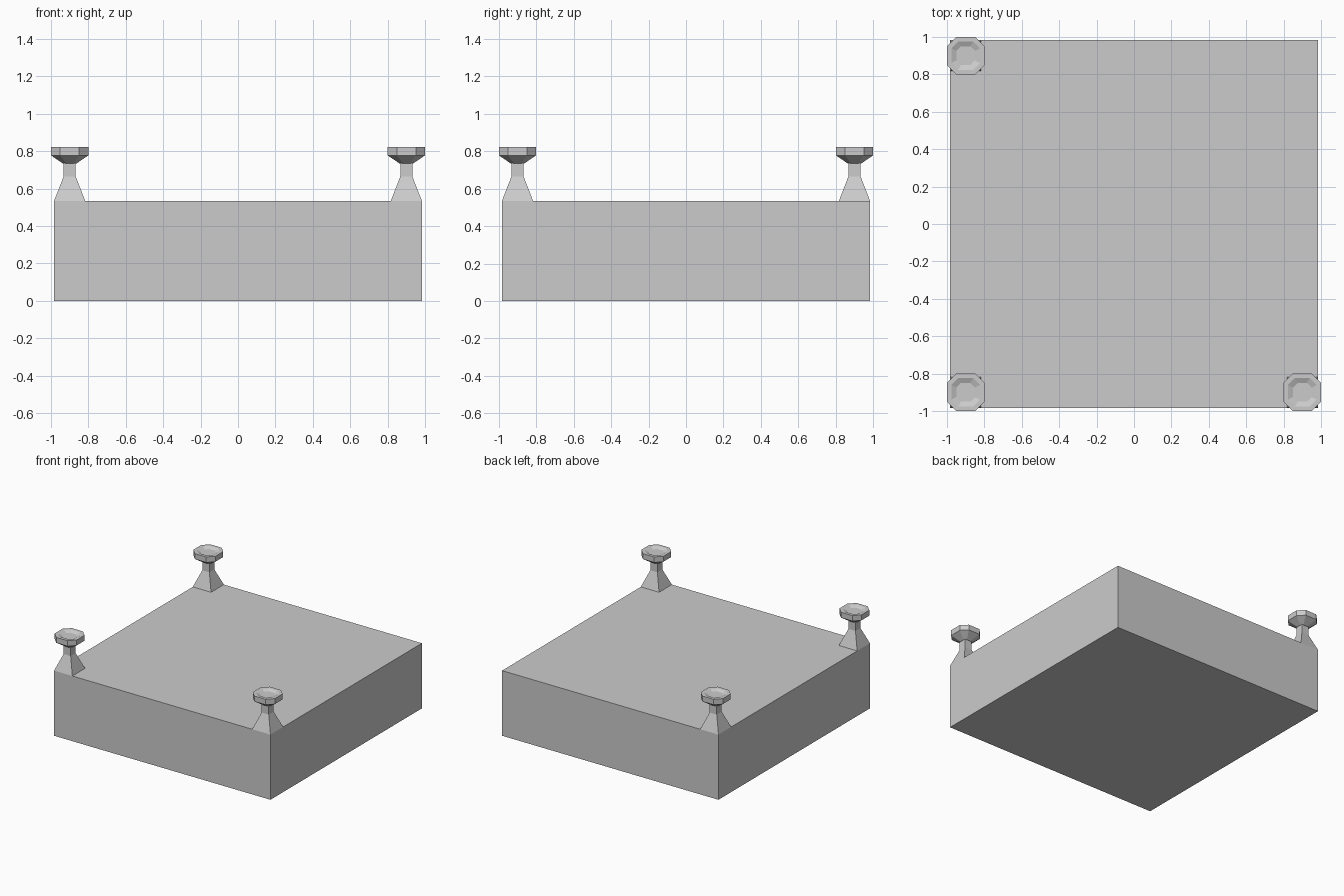
import bpy, bmesh

if "Cube" in bpy.data.objects:
    bpy.data.objects.remove(bpy.data.objects["Cube"])


def square(h):
    return [(-h, -h), (h, -h), (h, h), (-h, h)]


def octagon(h):
    c = h * 0.51
    return [(-c, -h), (c, -h), (h, -c), (h, c), (c, h), (-c, h), (-h, c), (-h, -c)]


def loft(name, section, levels, location):
    """Stack scaled sections (half width, z), bridge them and cap both ends."""
    bm = bmesh.new()
    rings = [[bm.verts.new((x, y, z)) for x, y in section(h)] for h, z in levels]
    n = len(rings[0])
    for a, b in zip(rings, rings[1:]):
        for i in range(n):
            j = (i + 1) % n
            bm.faces.new((a[i], a[j], b[j], b[i]))
    bm.faces.new(rings[0][::-1])
    bm.faces.new(rings[-1])
    bmesh.ops.recalc_face_normals(bm, faces=bm.faces)
    mesh = bpy.data.meshes.new(name)
    bm.to_mesh(mesh)
    bm.free()
    obj = bpy.data.objects.new(name, mesh)
    obj.location = location
    bpy.context.collection.objects.link(obj)
    return obj


# Solid block
loft("base_block", square, [(0.983, 0), (0.983, 0.535)], (0, 0, 0))

# Three corner posts (the back right corner is empty)
corners = {"front_left": (-0.9, -0.9), "front_right": (0.9, -0.9), "back_left": (-0.9, 0.9)}
for label, (x, y) in corners.items():
    # Tapered foot and square neck
    loft(label + "_post", square,
         [(0.083, 0.535), (0.032, 0.666), (0.032, 0.738)], (x, y, 0))
    # Eight-sided knob with a shallow dished top
    loft(label + "_knob", octagon,
         [(0.037, 0.735), (0.1, 0.778), (0.1, 0.823), (0.077, 0.823), (0.05, 0.81)], (x, y, 0))
